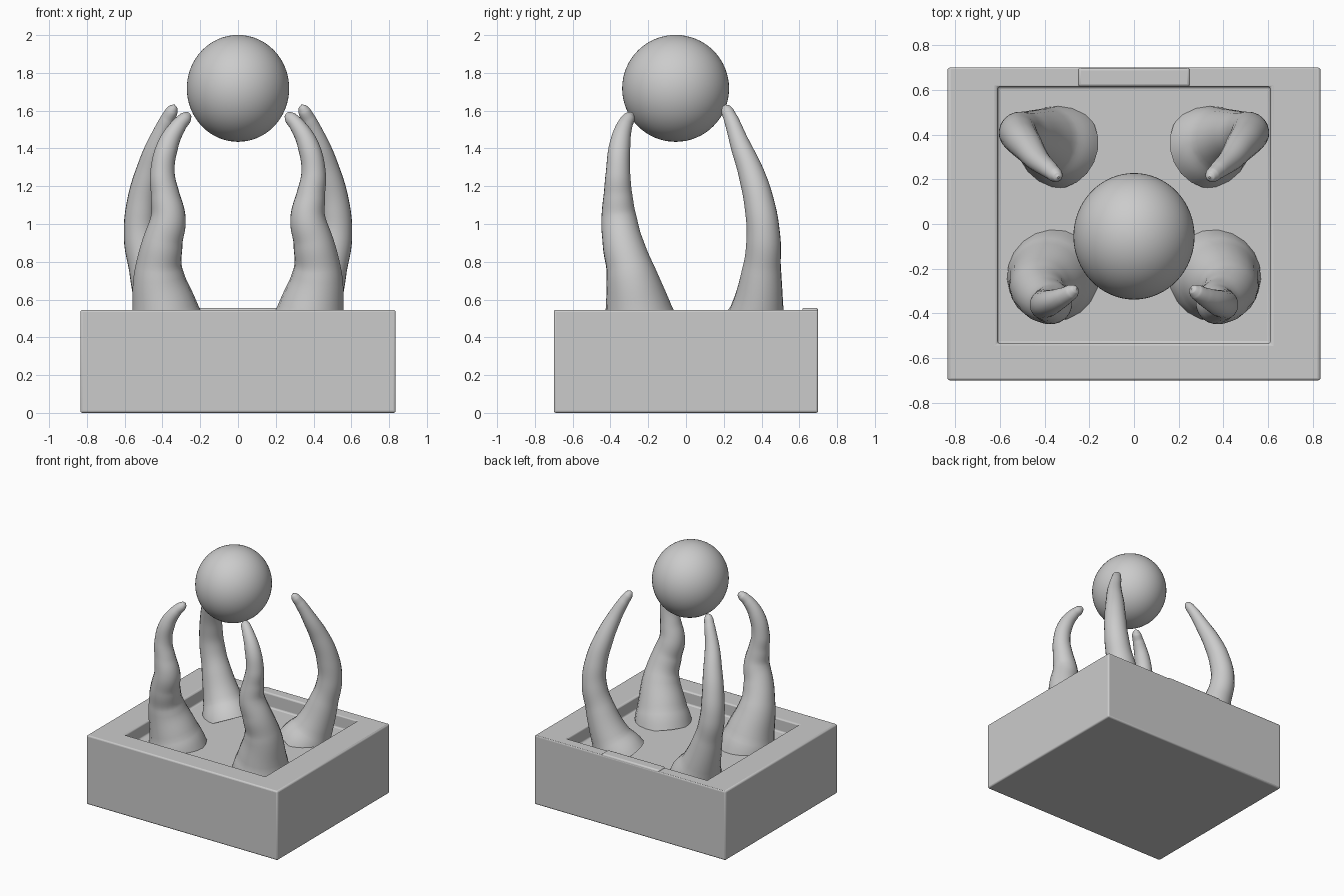
import bpy
import bmesh
import math
from mathutils import Vector

cube = bpy.data.objects.get("Cube")
if cube:
    bpy.data.objects.remove(cube, do_unlink=True)

stone = bpy.data.materials.new("plain_grey")
stone.use_nodes = True
grey = (0.6, 0.6, 0.6, 1)
stone.diffuse_color = grey
stone.node_tree.nodes["Principled BSDF"].inputs["Base Color"].default_value = grey


def finish(obj, angle=40):
    obj.data.materials.append(stone)
    bpy.ops.object.select_all(action='DESELECT')
    obj.select_set(True)
    bpy.context.view_layer.objects.active = obj
    bpy.ops.object.shade_smooth_by_angle(angle=math.radians(angle))


def box(name, low, high):
    low, high = Vector(low), Vector(high)
    bpy.ops.mesh.primitive_cube_add(size=1, location=(low + high) / 2)
    obj = bpy.context.object
    obj.name = name
    obj.scale = high - low
    bpy.ops.object.transform_apply(location=False, rotation=False, scale=True)
    return obj


def round_edges(obj, width):
    bevel = obj.modifiers.new("rounded_edges", 'BEVEL')
    bevel.width = width
    bevel.segments = 3
    bevel.limit_method = 'ANGLE'


# Square tray: a block whose top is inset and pushed down
tray = box("tray", (-0.835, -0.70, 0), (0.835, 0.70, 0.546))
bm = bmesh.new()
bm.from_mesh(tray.data)
bm.faces.ensure_lookup_table()
top = max(bm.faces, key=lambda f: f.calc_center_median().z)
bmesh.ops.inset_region(bm, faces=[top], thickness=0.1)
for v in top.verts:
    v.co.x = math.copysign(0.61, v.co.x)
    v.co.y = (0.615 if v.co.y > 0 else -0.535) - tray.location.y
floor = bmesh.ops.extrude_discrete_faces(bm, faces=[top])["faces"][0]
for v in floor.verts:
    v.co.z -= 0.104
bm.to_mesh(tray.data)
bm.free()
round_edges(tray, 0.012)
finish(tray)

# Slightly raised strip in the middle of the back rim
strip = box("back_rim_strip", (-0.25, 0.615, 0.50), (0.25, 0.699, 0.556))
round_edges(strip, 0.012)
finish(strip)

# Ball held above the tray
bpy.ops.mesh.primitive_uv_sphere_add(segments=64, ring_count=32, location=(0, -0.055, 1.718))
ball = bpy.context.object
ball.name = "ball"
ball.scale = (0.271, 0.283, 0.283)
finish(ball)


# Tentacles: x, y, z and radius along each centre line
def tentacle(name, path, side):
    curve = bpy.data.curves.new(name, 'CURVE')
    curve.dimensions = '3D'
    curve.bevel_depth = 1
    curve.bevel_resolution = 8
    curve.resolution_u = 8
    curve.use_fill_caps = True
    spline = curve.splines.new('BEZIER')
    spline.radius_interpolation = 'CARDINAL'
    spline.bezier_points.add(len(path) - 1)
    for point, (x, y, z, r) in zip(spline.bezier_points, path):
        point.co = (x * side, y, z)
        point.radius = r
        point.handle_left_type = point.handle_right_type = 'AUTO'
    obj = bpy.data.objects.new(name, curve)
    bpy.context.collection.objects.link(obj)
    bpy.ops.object.select_all(action='DESELECT')
    obj.select_set(True)
    bpy.context.view_layer.objects.active = obj
    bpy.ops.object.convert(target='MESH')
    finish(bpy.context.object, 70)


front = [(.36, -.23, .40, .21), (.385, -.25, .53, .18), (.42, -.295, .75, .13),
         (.40, -.335, .90, .108), (.37, -.355, 1.03, .094), (.385, -.36, 1.15, .077),
         (.40, -.36, 1.27, .065), (.37, -.35, 1.42, .056), (.315, -.325, 1.52, .042),
         (.277, -.302, 1.563, .033), (.262, -.291, 1.58, .019), (.257, -.288, 1.585, .004)]
back = [(.33, .345, .40, .19), (.395, .375, .53, .145), (.472, .40, .75, .105),
        (.515, .41, .93, .09), (.51, .39, 1.10, .081), (.475, .345, 1.27, .069),
        (.43, .287, 1.42, .053), (.375, .24, 1.55, .039), (.35, .218, 1.60, .032),
        (.341, .211, 1.622, .02), (.338, .209, 1.632, .004)]
for side, label in ((1, "left"), (-1, "right")):
    tentacle("front_" + label + "_tentacle", front, side)
    tentacle("back_" + label + "_tentacle", back, side)
